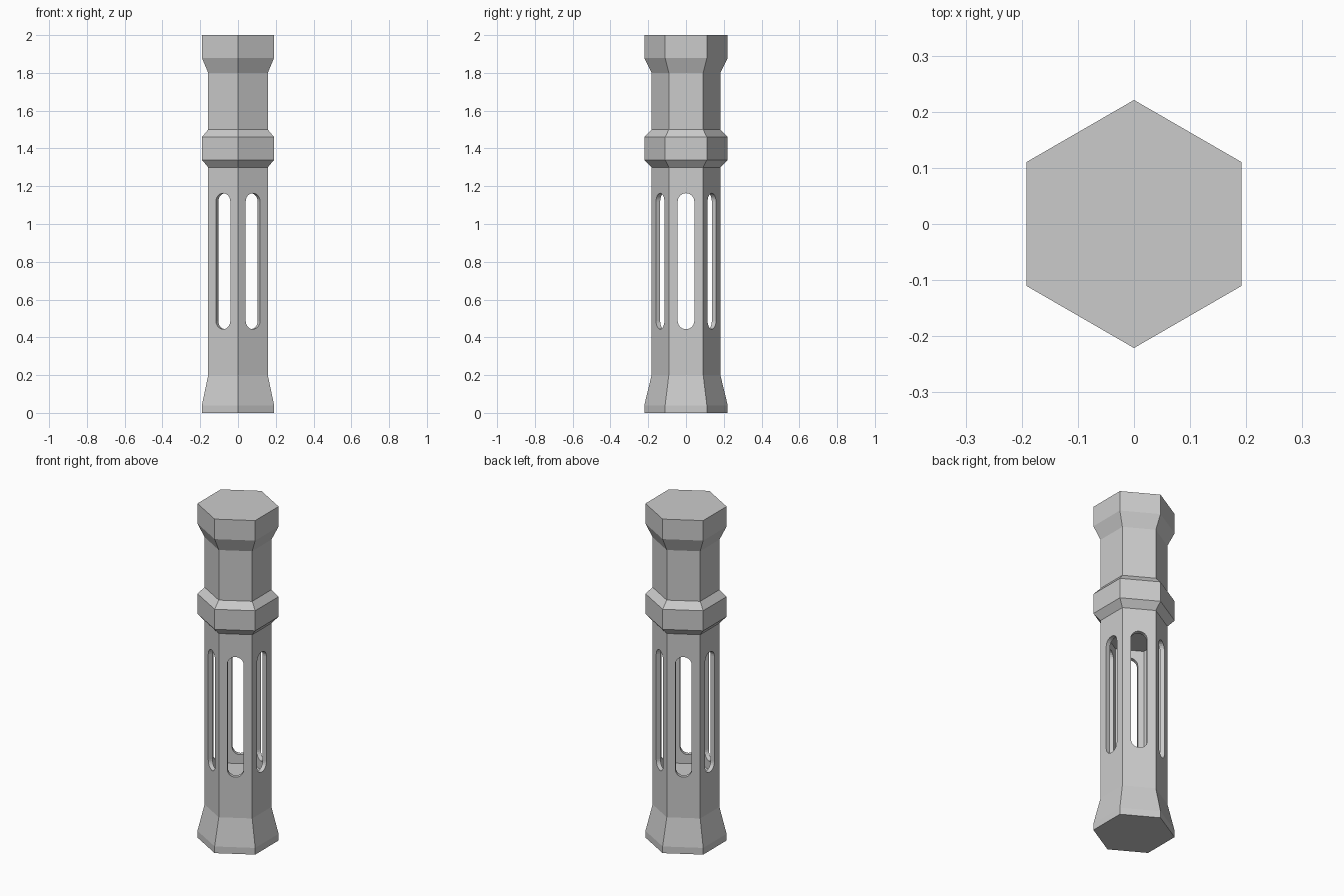
import bpy, bmesh
from math import cos, sin, pi, radians
from mathutils import Matrix, Vector

if "Cube" in bpy.data.objects:
    bpy.data.objects.remove(bpy.data.objects["Cube"])


def make_object(name, rings):
    """Closed solid lofted through rings of equal point count."""
    bm = bmesh.new()
    loops = [[bm.verts.new(p) for p in ring] for ring in rings]
    n = len(loops[0])
    for a, b in zip(loops, loops[1:]):
        for i in range(n):
            j = (i + 1) % n
            bm.faces.new((a[i], a[j], b[j], b[i]))
    bm.faces.new(loops[0][::-1])
    bm.faces.new(loops[-1])
    bmesh.ops.recalc_face_normals(bm, faces=bm.faces)
    mesh = bpy.data.meshes.new(name)
    bm.to_mesh(mesh)
    bm.free()
    obj = bpy.data.objects.new(name, mesh)
    bpy.context.collection.objects.link(obj)
    return obj


def hexagon(radius, z):
    return [(radius * cos(pi / 2 + i * pi / 3), radius * sin(pi / 2 + i * pi / 3), z)
            for i in range(6)]


def slot_ring(x, half_width, z0, z1, steps=12):
    """Round-ended slot outline in the yz plane."""
    pts = []
    for start, z in ((0, z1 - half_width), (pi, z0 + half_width)):
        for i in range(steps + 1):
            a = start + pi * i / steps
            pts.append(Vector((x, half_width * cos(a), z + half_width * sin(a))))
    return pts


def cut(target, cutter):
    cutter.hide_render = True
    mod = target.modifiers.new("cut", 'BOOLEAN')
    mod.operation = 'DIFFERENCE'
    mod.solver = 'EXACT'
    mod.object = cutter
    bpy.context.view_layer.objects.active = target
    bpy.ops.object.modifier_apply(modifier=mod.name)
    bpy.data.objects.remove(cutter)


# Hexagonal column with flared base, collar and cap
WIDE, SHAFT = 0.221, 0.182
profile = [(WIDE, 0), (WIDE, 0.04), (SHAFT, 0.2), (SHAFT, 1.3), (WIDE, 1.34),
           (WIDE, 1.46), (SHAFT, 1.5), (SHAFT, 1.8), (WIDE, 1.88), (WIDE, 2.0)]
column = make_object("lantern_column", [hexagon(r, z) for r, z in profile])

# Hollow chamber behind the windows
cut(column, make_object("chamber_cutter", [hexagon(0.153, 0.39), hexagon(0.153, 1.21)]))

# Round-ended windows through each pair of opposite faces
for k in range(3):
    turn = Matrix.Rotation(radians(60 * k), 3, 'Z')
    rings = [[turn @ p for p in slot_ring(x, 0.044, 0.443, 1.163)] for x in (-0.3, 0.3)]
    cut(column, make_object("window_cutter", rings))
